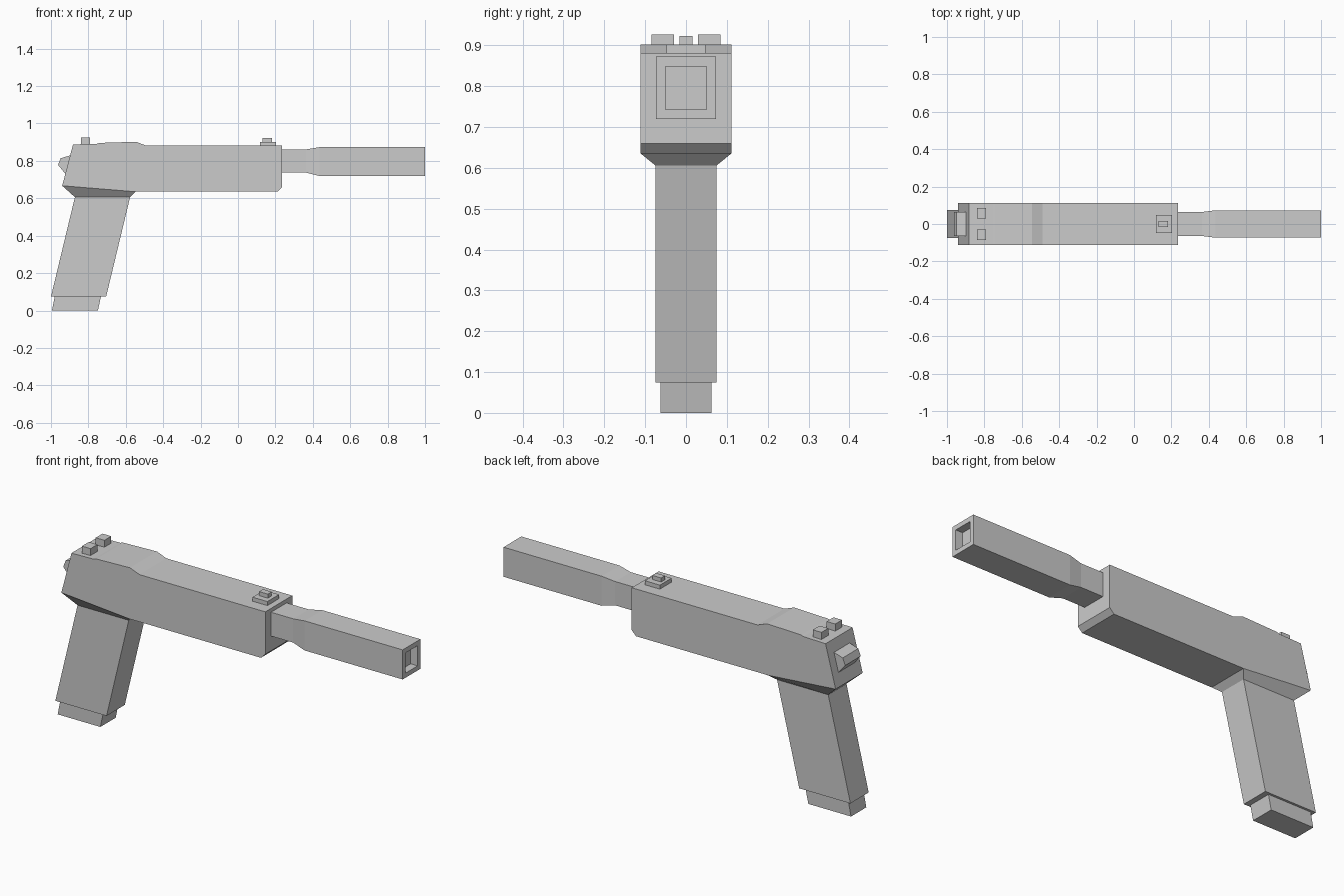
import bpy, bmesh

if "Cube" in bpy.data.objects:
    bpy.data.objects.remove(bpy.data.objects["Cube"])


def make(name, bm):
    bmesh.ops.recalc_face_normals(bm, faces=bm.faces)
    mesh = bpy.data.meshes.new(name)
    bm.to_mesh(mesh)
    bm.free()
    obj = bpy.data.objects.new(name, mesh)
    bpy.context.collection.objects.link(obj)
    return obj


def loft(name, rings):
    """Skin a list of equally long point loops and cap both ends."""
    bm = bmesh.new()
    loops = [[bm.verts.new(p) for p in ring] for ring in rings]
    n = len(loops[0])
    for a, b in zip(loops, loops[1:]):
        for i in range(n):
            j = (i + 1) % n
            bm.faces.new((a[i], a[j], b[j], b[i]))
    bm.faces.new(loops[0][::-1])
    bm.faces.new(loops[-1])
    return make(name, bm)


def prism(name, profile, half, y=0):
    """Side profile (x, z) extruded across y."""
    return loft(name, [[(x, y + s * half, z) for x, z in profile] for s in (-1, 1)])


def box(name, x0, x1, half, z0, z1, y=0):
    return prism(name, [(x0, z0), (x1, z0), (x1, z1), (x0, z1)], half, y)


def flat_ring(x0, x1, half, z0, z1=None):
    """Rectangle whose rear edge sits at z0 and front edge at z1."""
    z1 = z0 if z1 is None else z1
    return [(x0, -half, z0), (x1, -half, z1), (x1, half, z1), (x0, half, z0)]


def end_ring(x, half, z0, z1):
    return [(x, -half, z0), (x, half, z0), (x, half, z1), (x, -half, z1)]


# Upper body with raised rear deck and chamfered front
prism("upper_body", [(-0.94, 0.667), (-0.547, 0.635), (0.21, 0.635), (0.235, 0.66),
                     (0.235, 0.881), (-0.49, 0.881), (-0.545, 0.902),
                     (-0.74, 0.896), (-0.755, 0.891), (-0.882, 0.888)], 0.111)

# Tapered collar joining body and grip
loft("grip_collar", [flat_ring(-0.94, -0.547, 0.111, 0.667, 0.635),
                     flat_ring(-0.872, -0.577, 0.075, 0.606)])

# Slanted grip and its foot
loft("grip", [flat_ring(-0.872, -0.577, 0.075, 0.606),
              flat_ring(-1.0, -0.705, 0.075, 0.074)])
loft("grip_foot", [flat_ring(-0.98, -0.733, 0.063, 0.074),
                   flat_ring(-0.995, -0.749, 0.063, 0.0)])

# Square barrel flaring out, with a recessed end
loft("barrel", [end_ring(0.23, 0.064, 0.737, 0.861),
                end_ring(0.363, 0.064, 0.737, 0.861),
                end_ring(0.435, 0.073, 0.719, 0.873),
                end_ring(1.0, 0.073, 0.719, 0.873),
                end_ring(1.0, 0.05, 0.743, 0.848),
                end_ring(0.96, 0.05, 0.743, 0.848)])

# Rear knob
prism("rear_knob", [(-0.895, 0.83), (-0.948, 0.814), (-0.962, 0.778),
                    (-0.925, 0.733), (-0.89, 0.733)], 0.064)

# Sights
for side, y in (("left", 0.057), ("right", -0.057)):
    box("rear_sight_" + side, -0.84, -0.79, 0.028, 0.885, 0.926, y)
box("front_sight_base", 0.117, 0.203, 0.048, 0.875, 0.902)
box("front_sight_post", 0.132, 0.183, 0.016, 0.9, 0.923)
